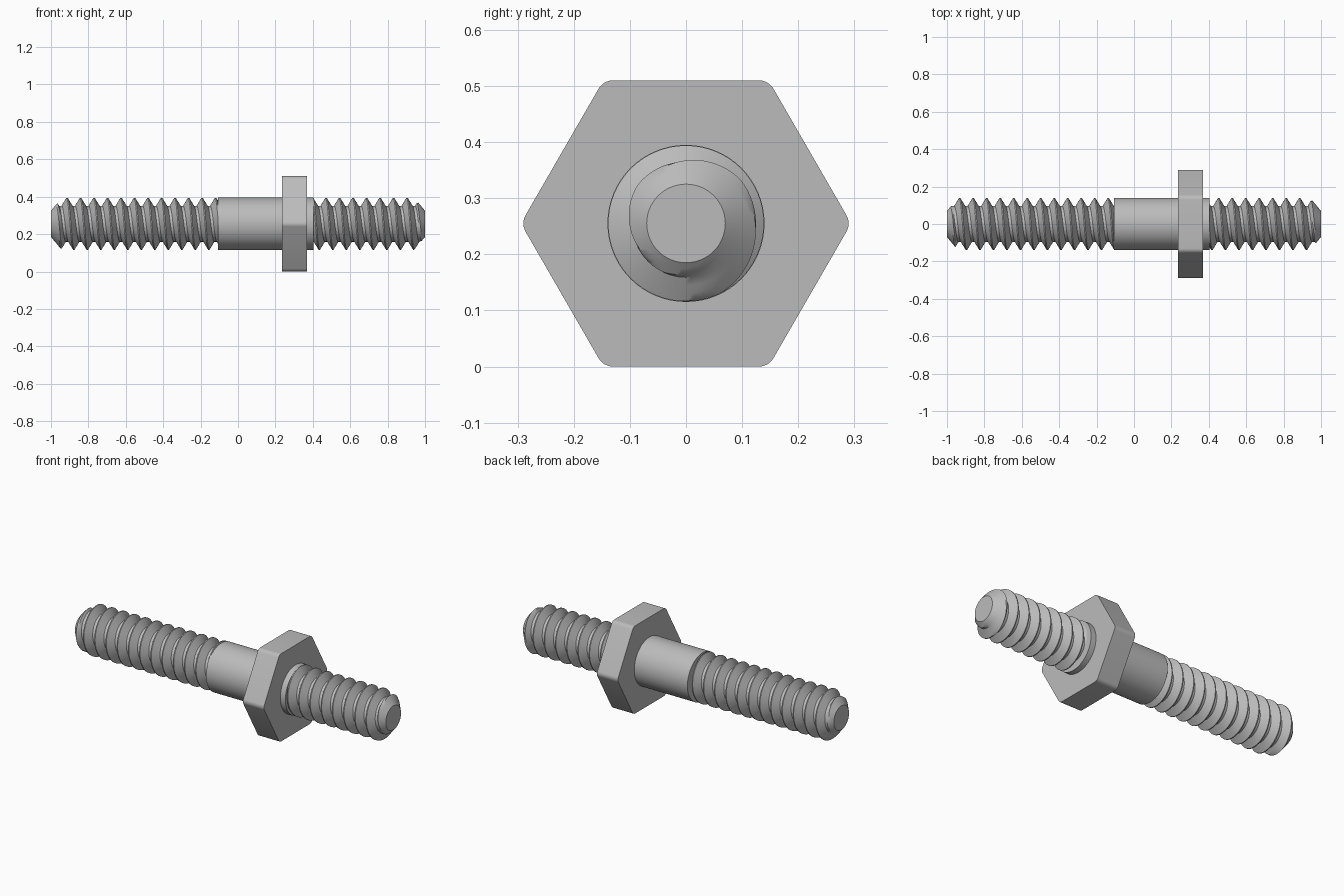
import bpy, bmesh, math
from mathutils import Matrix

if "Cube" in bpy.data.objects:
    bpy.data.objects.remove(bpy.data.objects["Cube"])

AXIS_Z = 0.255
MAJOR, ROOT, TIP = 0.139, 0.096, 0.07
PITCH = 0.0722
SEGMENTS = 64

steel = bpy.data.materials.new("light_grey_steel")
steel.use_nodes = True
color = (0.5, 0.5, 0.5, 1)
steel.diffuse_color = color
steel.node_tree.nodes["Principled BSDF"].inputs["Base Color"].default_value = color


def finish(name, bm):
    """Turn a bmesh into a shaded object lying on the common axis."""
    bmesh.ops.recalc_face_normals(bm, faces=bm.faces)
    mesh = bpy.data.meshes.new(name)
    bm.to_mesh(mesh)
    bm.free()
    mesh.materials.append(steel)
    obj = bpy.data.objects.new(name, mesh)
    obj.location.z = AXIS_Z
    bpy.context.collection.objects.link(obj)
    bpy.ops.object.select_all(action="DESELECT")
    obj.select_set(True)
    bpy.context.view_layer.objects.active = obj
    bpy.ops.object.shade_smooth_by_angle(angle=math.radians(30))
    return obj


def prism(name, points, x0, x1):
    """Extrude a y-z outline along x."""
    bm = bmesh.new()
    face = bm.faces.new([bm.verts.new((x0, y, z)) for y, z in points])
    new = bmesh.ops.extrude_face_region(bm, geom=[face])["geom"]
    verts = [v for v in new if isinstance(v, bmesh.types.BMVert)]
    bmesh.ops.translate(bm, verts=verts, vec=(x1 - x0, 0, 0))
    return finish(name, bm)


def circle(radius, count=SEGMENTS):
    return [(radius * math.cos(math.tau * i / count),
             radius * math.sin(math.tau * i / count)) for i in range(count)]


def thread_radius(offset):
    """Trapezoid thread form, offset measured from a crest."""
    crest, root = 0.04, 0.40    # half crest and start of root, in pitches
    d = abs((offset / PITCH + 0.5) % 1 - 0.5)
    t = min(max((d - crest) / (root - crest), 0), 1)
    return MAJOR + (ROOT - MAJOR) * t


def thread(name, inner, outer, top_crest):
    """Right-hand helical thread with a chamfered, capped outer end."""
    bm = bmesh.new()
    lo, hi = min(inner, outer), max(inner, outer)
    steps = [-0.4, -0.28, -0.16, -0.04, 0.04, 0.16, 0.28, 0.4]
    first = math.floor((lo - top_crest) / PITCH) - 2
    last = math.ceil((hi - top_crest) / PITCH) + 2
    rows = []
    for turn in range(first, last):
        for s in steps:
            row = []
            for j in range(SEGMENTS + 1):
                a = math.tau * j / SEGMENTS
                x = top_crest + PITCH * (turn + s + j / SEGMENTS)
                x = min(max(x, lo), hi)
                r = thread_radius(x - top_crest - PITCH * j / SEGMENTS)
                r = min(r, TIP + 1.2 * abs(outer - x))
                row.append(bm.verts.new((x, -r * math.sin(a), r * math.cos(a))))
            rows.append(row)
    for low, high in zip(rows, rows[1:]):
        for j in range(SEGMENTS):
            quad = (low[j], low[j + 1], high[j + 1], high[j])
            if max(v.co.x for v in quad) - min(v.co.x for v in quad) > 1e-6:
                bm.faces.new(quad)
    # End cap
    turn_to_x = Matrix.Translation((outer, 0, 0)) @ Matrix.Rotation(math.pi / 2, 4, "Y")
    bmesh.ops.create_circle(bm, cap_ends=True, radius=TIP, segments=SEGMENTS,
                            matrix=turn_to_x)
    loose = [v for v in bm.verts if not v.link_faces]
    bmesh.ops.delete(bm, geom=loose, context="VERTS")
    bmesh.ops.remove_doubles(bm, verts=bm.verts, dist=1e-5)
    return finish(name, bm)


# Plain shank running through the hex flange
prism("shank", circle(0.14), -0.107, 0.403)

# Hex flange with flats above and below, and rounded corners
apothem, fillet = 0.255, 0.03
center = (apothem - fillet) / math.cos(math.pi / 6)
outline = []
for k in range(6):
    a = k * math.pi / 3
    for i in range(-3, 4):
        b = a + i * math.pi / 18
        outline.append((center * math.cos(a) + fillet * math.cos(b),
                        center * math.sin(a) + fillet * math.sin(b)))
prism("hex_flange", outline, 0.235, 0.37)

# Threaded ends
thread("long_thread", -0.1, -1, -0.914)
thread("short_thread", 0.395, 1, 0.904)
